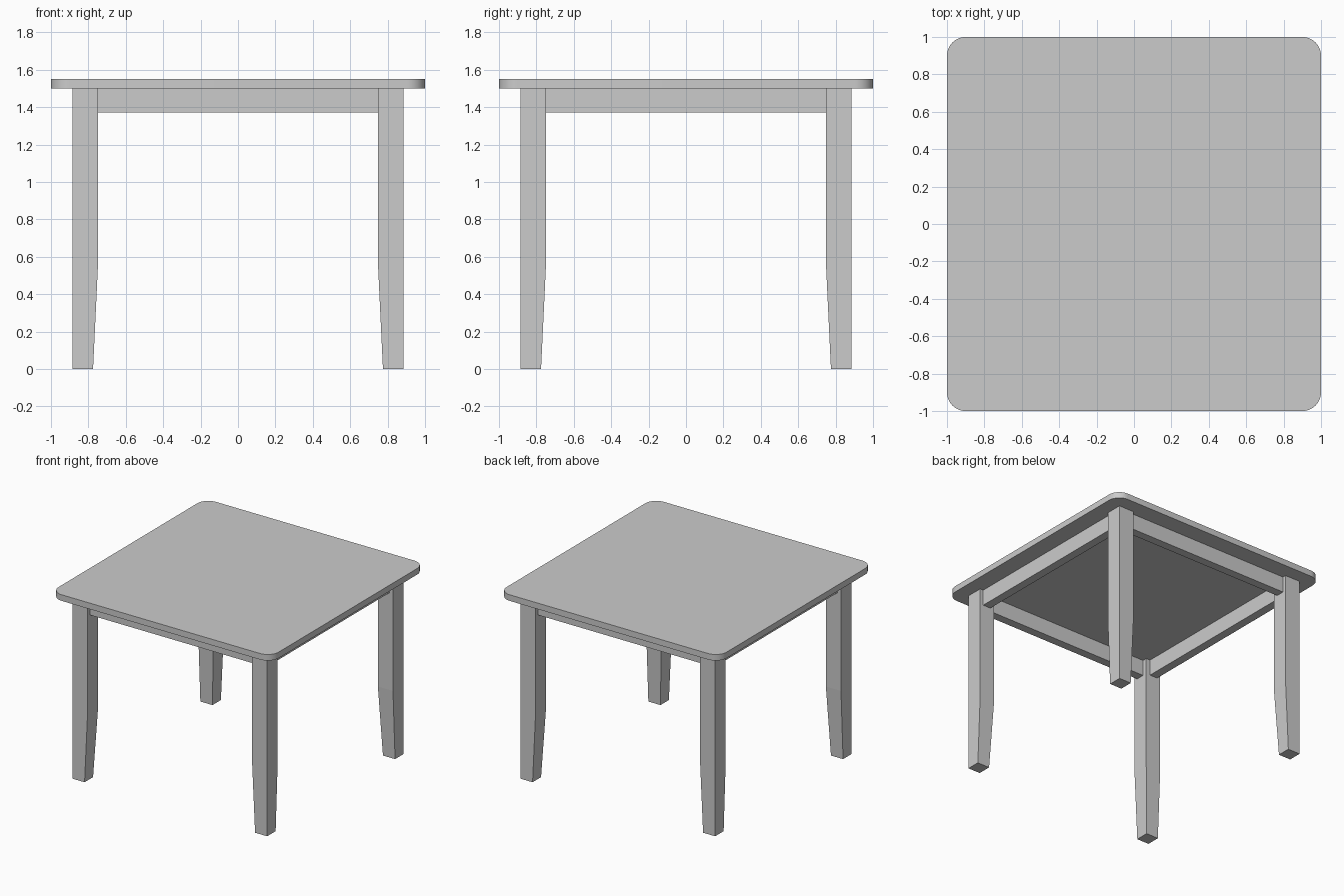
import bpy, bmesh
from math import radians

if "Cube" in bpy.data.objects:
    bpy.data.objects.remove(bpy.data.objects["Cube"])


def make_object(name, bm):
    bmesh.ops.recalc_face_normals(bm, faces=bm.faces)
    mesh = bpy.data.meshes.new(name)
    bm.to_mesh(mesh)
    bm.free()
    obj = bpy.data.objects.new(name, mesh)
    bpy.context.collection.objects.link(obj)
    return obj


def add_box(bm, lo, hi):
    verts = bmesh.ops.create_cube(bm, size=1)["verts"]
    for v in verts:
        v.co = [(a + b) / 2 + c * (b - a) for a, b, c in zip(lo, hi, v.co)]
    return verts


# Table top: thin slab with rounded corners
bm = bmesh.new()
add_box(bm, (-1, -1, 1.5), (1, 1, 1.55))
corners = [e for e in bm.edges if abs(e.verts[0].co.z - e.verts[1].co.z) > 0.01]
bmesh.ops.bevel(bm, geom=corners, offset=0.1, segments=10, profile=0.5, affect='EDGES')
top = make_object("table_top", bm)
bpy.context.view_layer.objects.active = top
top.select_set(True)
bpy.ops.object.shade_smooth_by_angle(angle=radians(30))

# Legs: straight outside, inner faces taper toward the foot
OUTER = 0.885
SECTIONS = [(0.0, 0.775), (0.57, 0.748), (1.5, 0.748)]  # height, inner face
for side_y, row in ((-1, "front"), (1, "back")):
    for side_x, side in ((-1, "left"), (1, "right")):
        bm = bmesh.new()
        rings = []
        for z, inner in SECTIONS:
            square = [(inner, inner), (OUTER, inner), (OUTER, OUTER), (inner, OUTER)]
            rings.append([bm.verts.new((side_x * x, side_y * y, z)) for x, y in square])
        for low, high in zip(rings, rings[1:]):
            for i in range(4):
                j = (i + 1) % 4
                bm.faces.new((low[i], low[j], high[j], high[i]))
        bm.faces.new(rings[0])
        bm.faces.new(rings[-1])
        make_object(f"{row}_{side}_leg", bm)

# Aprons: rails between the legs, set back from their outer faces
for name, angle in (("front", 0), ("right", 90), ("back", 180), ("left", 270)):
    bm = bmesh.new()
    add_box(bm, (-0.75, -0.855, 1.37), (0.75, -0.785, 1.5))
    apron = make_object(f"{name}_apron", bm)
    apron.rotation_euler.z = radians(angle)
